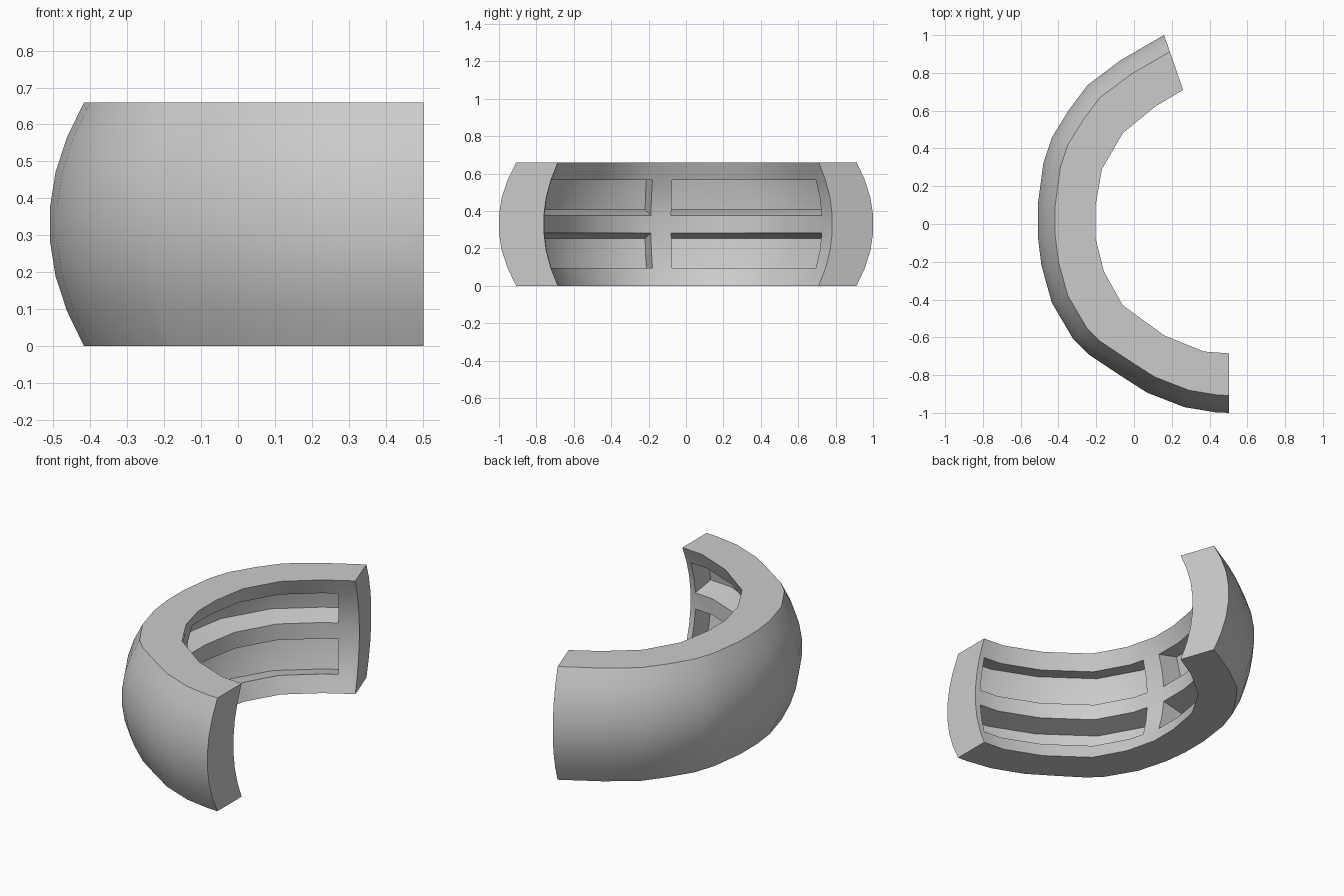
import bpy, bmesh
from mathutils import Vector as V

if "Cube" in bpy.data.objects:
    bpy.data.objects.remove(bpy.data.objects["Cube"])

H = 0.66
ROWS = [H * k / 7 for k in range(8)]
BULGE = [0, .046, .077, .092, .092, .077, .046, 0]
END_DIRS = (V((-.33, .944)), V((0, -1)))

# plan outlines of the band at its top rim, from the back end to the front end
OUTER = [(.19, .912), (-.02, .79), (-.18, .67), (-.27, .55), (-.35, .42),
         (-.39, .3), (-.417, .1), (-.417, -.06), (-.40, -.2), (-.35, -.38),
         (-.25, -.55), (-.18, -.62), (-.03, -.72), (.11, -.81), (.29, -.88),
         (.44, -.905), (.503, -.908)]
INNER = [(.26, .71), (.18, .662), (.11, .62), (-.06, .48), (-.17, .29),
         (-.205, .09), (-.205, -.07), (-.18, -.17), (-.16, -.25), (-.06, -.43),
         (.16, -.59), (.37, -.675), (.475, -.683), (.503, -.685)]


def offset(pts, d, ends=None):
    """Mitred outward offset of an open path."""
    pts = [V(p) for p in pts]
    norms = []
    for a, b in zip(pts, pts[1:]):
        t = (b - a).normalized()
        norms.append(V((t.y, -t.x)))
    out = []
    for i, p in enumerate(pts):
        n0, n1 = norms[max(i - 1, 0)], norms[min(i, len(norms) - 1)]
        m = (n0 + n1).normalized()
        if ends and i in (0, len(pts) - 1):
            m = ends[0 if i == 0 else 1]
        out.append(p + m * (d / m.dot(n0)))
    return out


bm = bmesh.new()


def grid_verts(rows, zs):
    return [[bm.verts.new((p.x, p.y, z)) for p in r] for r, z in zip(rows, zs)]


def skin(g, skip=lambda k, i: False):
    for k in range(len(g) - 1):
        for i in range(len(g[0]) - 1):
            if not skip(k, i):
                bm.faces.new((g[k][i], g[k][i + 1], g[k + 1][i + 1], g[k + 1][i]))


# barrel-shaped outer wall, and inner wall with four window openings
WINDOWS = [(k, a, b) for k in (1, 4) for a, b in ((1, 6), (7, 12))]
outer_rows = [offset(OUTER, b, END_DIRS) for b in BULGE]
inner_rows = [offset(INNER, b * .81, END_DIRS) for b in BULGE]
outer = grid_verts(outer_rows, ROWS)
inner = grid_verts(inner_rows, ROWS)
skin(outer)
skin(inner, lambda k, i: any(w <= k < w + 2 and a <= i < b for w, a, b in WINDOWS))

# flat rims and end faces
for k in (0, 7):
    bm.faces.new(outer[k] + inner[k][::-1])
for i in (0, -1):
    bm.faces.new([r[i] for r in outer] + [r[i] for r in inner][::-1])

# recessed pockets behind the openings
for w, a, b in WINDOWS:
    dz = -.03 if w == 1 else .03
    ks = range(w, w + 3)
    back = grid_verts([offset(inner_rows[k][a:b + 1], .127) for k in ks],
                      [ROWS[k] + dz for k in ks])
    front = [inner[k][a:b + 1] for k in ks]
    skin(back)
    for k in (0, 2):
        skin([front[k], back[k]])
    for i in (0, -1):
        skin([[r[i] for r in front], [r[i] for r in back]])

bmesh.ops.recalc_face_normals(bm, faces=bm.faces)
mesh = bpy.data.meshes.new("curved_band")
bm.to_mesh(mesh)
bm.free()
band = bpy.data.objects.new("curved_band", mesh)
bpy.context.collection.objects.link(band)
bpy.context.view_layer.objects.active = band
band.select_set(True)
bpy.ops.object.shade_smooth_by_angle(angle=.55)
